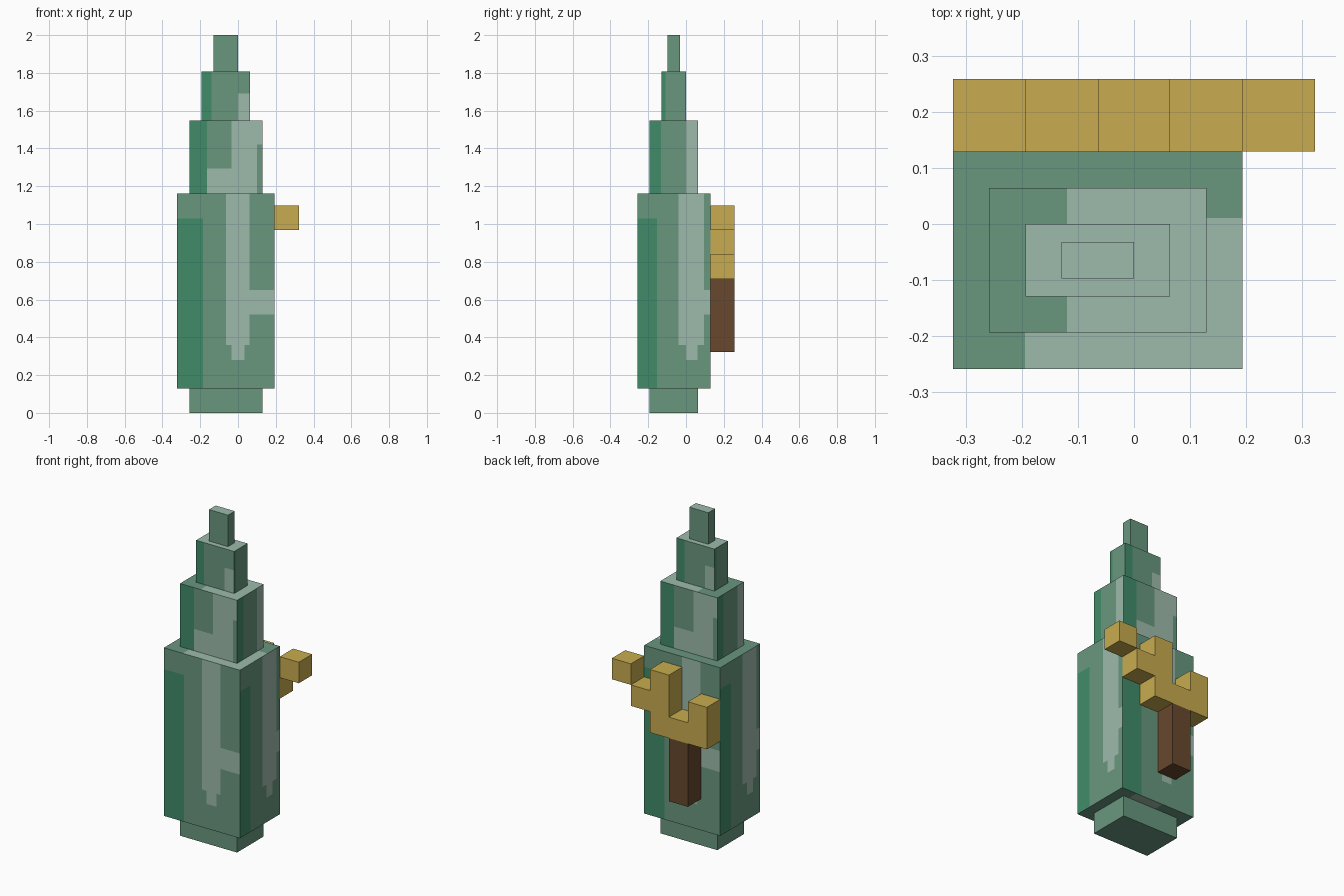
import bpy
import bmesh
from mathutils import Vector

cube = bpy.data.objects.get("Cube")
if cube:
    bpy.data.objects.remove(cube, do_unlink=True)

U = 2 / 15.5            # block unit
AXIS = Vector((-U / 2, -U / 2, 0))   # centre line of the tower


def make_material(name, colour):
    mat = bpy.data.materials.new(name)
    mat.use_nodes = True
    mat.diffuse_color = (*colour, 1)
    mat.node_tree.nodes["Principled BSDF"].inputs["Base Color"].default_value = (*colour, 1)
    return mat


JADE = make_material("jade", (0.141, 0.309, 0.212))
PALE = make_material("pale jade", (0.337, 0.497, 0.407))
DEEP = make_material("deep jade", (0.053, 0.262, 0.141))
GOLD = make_material("gold", (0.578, 0.413, 0.080))
BROWN = make_material("brown wood", (0.138, 0.065, 0.027))

FRONT, BACK = Vector((0, -1, 0)), Vector((0, 1, 0))
LEFT, RIGHT = Vector((1, 0, 0)), Vector((-1, 0, 0))
UP, DOWN = Vector((0, 0, 1)), Vector((0, 0, -1))


def add_box(bm, low, high):
    low, high = Vector(low), Vector(high)
    verts = bmesh.ops.create_cube(bm, size=1)["verts"]
    bmesh.ops.scale(bm, vec=high - low, verts=verts)
    bmesh.ops.translate(bm, vec=(low + high) / 2, verts=verts)


def finish(bm, name, materials, location=(0, 0, 0)):
    mesh = bpy.data.meshes.new(name)
    bm.to_mesh(mesh)
    bm.free()
    for mat in materials:
        mesh.materials.append(mat)
    obj = bpy.data.objects.new(name, mesh)
    obj.location = location
    bpy.context.collection.objects.link(obj)
    return obj


def paint(bm, normal, patches):
    """Cut one side along the edges of its patches and colour the pieces."""
    if normal.z:
        across, along = Vector((1, 0, 0)), Vector((0, 1, 0))
    else:
        across, along = UP.cross(normal), UP

    def side():
        bm.normal_update()
        return [f for f in bm.faces if f.normal.dot(normal) > 0.9]

    for _, u0, u1, v0, v1 in patches:
        for axis, value in ((across, u0), (across, u1), (along, v0), (along, v1)):
            faces = side()
            geom = set(faces)
            for f in faces:
                geom.update(f.edges)
                geom.update(f.verts)
            bmesh.ops.bisect_plane(bm, geom=list(geom), dist=1e-4,
                                   plane_co=axis * value, plane_no=axis)
    for f in side():
        c = f.calc_center_median()
        u, v = c.dot(across), c.dot(along)
        for index, u0, u1, v0, v1 in patches:
            if u0 < u < u1 and v0 < v < v1:
                f.material_index = index


def tower_block(name, width, depth, bottom, height, wide=(), narrow=(), top=(), under=()):
    """A block on the tower axis; opposite sides carry the same pattern."""
    bm = bmesh.new()
    x, y = width * U / 2, depth * U / 2
    add_box(bm, (-x, -y, bottom * U), (x, y, (bottom + height) * U))
    for normal, patches in ((FRONT, wide), (BACK, wide), (LEFT, narrow),
                            (RIGHT, narrow), (UP, top), (DOWN, under)):
        if patches:
            paint(bm, normal, patches)
    finish(bm, name, (JADE, PALE, DEEP), AXIS)


# Tower of stacked blocks; patches are (colour, across range, along range)
P, D = 1, 2
ALL = (P, -1, 1, -1, 1)
tower_block("base", 3, 2, 0, 1)
tower_block(
    "body", 4, 3, 1, 8,
    wide=[(D, -1, -0.12, 0, 1.03), (P, 0, 0.125, 0.36, 2),
          (P, 0.03, 0.10, 0.28, 0.36), (P, 0.125, 1, 0.52, 0.65)],
    narrow=[(D, -1, -0.09, 0, 1.03), (P, 0.025, 0.16, 0.36, 2),
            (P, 0.065, 0.125, 0.28, 0.36), (P, 0.16, 1, 0.52, 0.65)],
    top=[(P, -0.13, 1, -1, 0.075)],
    under=[(P, -0.035, 0.155, 0.125, 1)])
tower_block(
    "middle_tier", 3, 2, 9, 3,
    wide=[(D, -1, -0.10, 0, 2), (P, 0.03, 0.165, 0, 2),
          (P, 0.165, 1, 1.42, 2), (P, -0.10, 0.03, 0, 1.295)],
    narrow=[(D, -1, -0.067, 0, 2), (P, 0.0645, 1, 0, 2)],
    top=[(P, -0.055, 1, -1, 1)])
tower_block(
    "upper_tier", 2, 1, 12, 2,
    wide=[(D, -1, -0.075, 0, 2), (P, 0.0645, 1, 0, 1.69)],
    narrow=[(D, -1, -0.045, 0, 2)],
    top=[ALL])
tower_block("tip", 1, 0.5, 14, 1.5, top=[ALL])


def back_block(name, column, bottom, height, mat):
    """A one-unit column on the back; columns count from the model's right."""
    bm = bmesh.new()
    x = (column - 2.5) * U
    add_box(bm, (x, U, bottom * U), (x + U, 2 * U, (bottom + height) * U))
    finish(bm, name, (mat,))


# Branching bracket and its handle on the back
back_block("handle", 1, 2.5, 3, BROWN)
back_block("right_prong", 0, 5.5, 2, GOLD)
back_block("bracket_bridge", 1, 5.5, 1, GOLD)
back_block("centre_prong", 2, 5.5, 3, GOLD)
back_block("left_step", 3, 6.5, 1, GOLD)
back_block("left_end", 4, 7.5, 1, GOLD)
